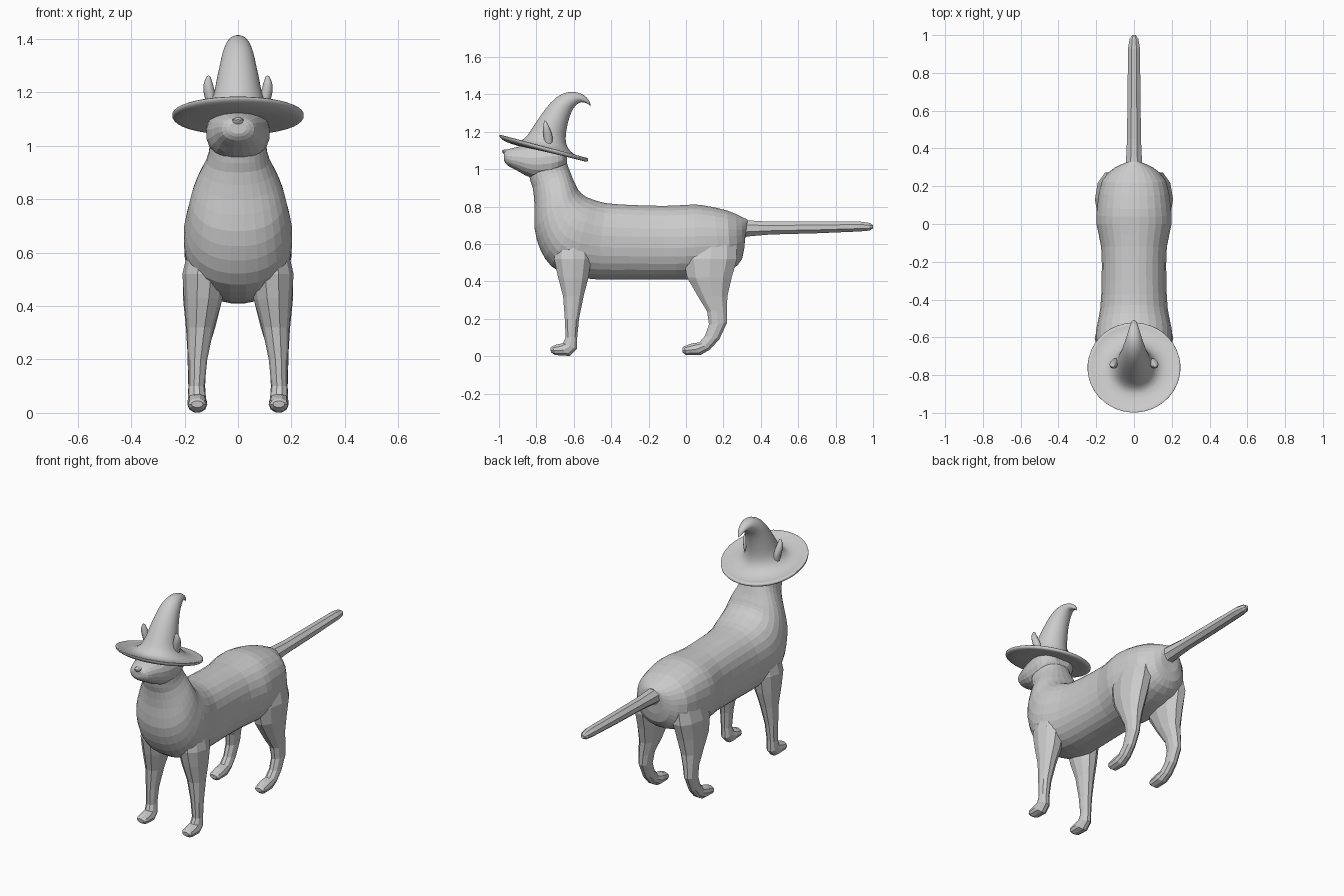
import bpy, bmesh, math
from mathutils import Vector

grey = bpy.data.materials.new("grey")
grey.diffuse_color = (0.6, 0.6, 0.6, 1)


def catmull(rows, steps):
    """Resample rows of numbers along a Catmull-Rom spline."""
    out = []
    for i in range(len(rows) - 1):
        p = [rows[max(i - 1, 0)], rows[i], rows[i + 1], rows[min(i + 2, len(rows) - 1)]]
        for s in range(steps):
            t = s / steps
            out.append([0.5 * (2 * b + (c - a) * t + (2 * a - 5 * b + 4 * c - d) * t * t
                               + (3 * b - a - 3 * c + d) * t ** 3) for a, b, c, d in zip(*p)])
    return out + [list(rows[-1])]


def loft(name, rows, sides=24, steps=1, power=1.0, mirror=1, smooth=False):
    """Skin rings; each is (y, z) of one end, (y, z) of the other, min x, max x."""
    bm = bmesh.new()
    rings = []
    for ya, za, yb, zb, x1, x2 in catmull(rows, steps):
        mid = Vector(((x1 + x2) / 2, (ya + yb) / 2, (za + zb) / 2))
        half = Vector((0, (ya - yb) / 2, (za - zb) / 2))
        ring = []
        for k in range(sides):
            a = math.tau * (k + 0.5) / sides
            c, s = math.cos(a), math.sin(a)
            c = math.copysign(abs(c) ** power, c)
            s = math.copysign(abs(s) ** power, s)
            p = mid + half * c + Vector(((x2 - x1) / 2 * s, 0, 0))
            p.x *= mirror
            ring.append(bm.verts.new(p))
        rings.append(ring)
    for r, q in zip(rings, rings[1:]):
        for k in range(sides):
            n = (k + 1) % sides
            bm.faces.new((r[k], r[n], q[n], q[k]))
    bm.faces.new(rings[0])
    bm.faces.new(rings[-1])
    bmesh.ops.recalc_face_normals(bm, faces=bm.faces)
    me = bpy.data.meshes.new(name)
    bm.to_mesh(me)
    bm.free()
    me.materials.append(grey)
    ob = bpy.data.objects.new(name, me)
    bpy.context.collection.objects.link(ob)
    if smooth:
        bpy.ops.object.select_all(action='DESELECT')
        bpy.context.view_layer.objects.active = ob
        ob.select_set(True)
        bpy.ops.object.shade_smooth_by_angle(angle=math.radians(50))
    return ob


def sym(rows):
    """Centred rings given by a half width."""
    return [(*r[:4], -r[4], r[4]) for r in rows]


# torso and neck, rump to nape
body = loft("body", sym([
    (.33, .73, .315, .62, .04), (.30, .745, .30, .52, .10), (.22, .78, .24, .46, .17),
    (.08, .81, .12, .42, .195), (0, .81, 0, .41, .2), (-.12, .805, -.12, .41, .175),
    (-.3, .81, -.3, .41, .172), (-.43, .82, -.48, .41, .18), (-.50, .84, -.62, .43, .2),
    (-.545, .86, -.72, .48, .203), (-.575, .89, -.78, .57, .19), (-.59, .92, -.81, .68, .175),
    (-.605, .95, -.81, .8, .15), (-.62, .99, -.82, .9, .118), (-.635, 1.03, -.84, .97, .106),
    (-.64, 1.09, -.82, 1.08, .105)]), sides=28, steps=2, power=.88)

# head, muzzle to back of skull
head = loft("head", sym([
    (-.972, 1.09, -.972, 1.045, .03), (-.955, 1.105, -.955, 1.02, .06),
    (-.90, 1.12, -.90, .99, .085), (-.82, 1.135, -.82, .95, .112),
    (-.72, 1.15, -.72, .95, .12), (-.66, 1.12, -.66, 1.0, .10),
    (-.635, 1.09, -.635, 1.03, .05)]), sides=20, steps=2, power=.9)

# legs, shoulder or hip down to toes
front_rows = [
    (-.70, .62, -.50, .62, .05, .185), (-.71, .52, -.50, .52, .045, .208),
    (-.69, .43, -.52, .41, .06, .202), (-.66, .32, -.545, .32, .09, .192),
    (-.65, .2, -.57, .2, .115, .187), (-.645, .1, -.58, .1, .125, .185),
    (-.66, .07, -.58, .04, .12, .187), (-.69, .065, -.62, .0, .115, .19),
    (-.715, .055, -.70, .005, .118, .188), (-.725, .045, -.722, .02, .13, .175)]
hind_rows = [
    (.02, .66, .27, .66, .04, .17), (-.02, .52, .28, .52, .05, .207),
    (0, .42, .25, .42, .06, .205), (.06, .32, .225, .32, .085, .195),
    (.11, .24, .222, .24, .11, .19), (.12, .17, .222, .18, .12, .188),
    (.10, .11, .18, .09, .123, .186), (.07, .075, .13, .035, .12, .187),
    (.03, .07, .08, .005, .115, .19), (-.01, .055, 0, .005, .12, .188),
    (-.02, .045, -.018, .02, .13, .175)]
parts = [head]
for side, m in (("right", 1), ("left", -1)):
    parts.append(loft("front_leg_" + side, front_rows, sides=10, mirror=m))
    parts.append(loft("hind_leg_" + side, hind_rows, sides=10, mirror=m))

# tail
parts.append(loft("tail", sym([
    (.27, .75, .27, .62, .06), (.33, .73, .33, .637, .046), (.45, .722, .45, .648, .04),
    (.7, .722, .7, .655, .037), (.93, .722, .93, .665, .034), (.98, .715, .98, .67, .025),
    (1.0, .702, 1.0, .682, .01)]), sides=8))

# weld head, legs and tail into the body
for p in parts:
    mod = body.modifiers.new(p.name, 'BOOLEAN')
    mod.operation = 'UNION'
    mod.solver = 'EXACT'
    mod.object = p
bpy.context.view_layer.update()
welded = bpy.data.meshes.new_from_object(body.evaluated_get(bpy.context.evaluated_depsgraph_get()))
body.modifiers.clear()
body.data = welded
for p in parts:
    bpy.data.objects.remove(p)

# nose
loft("nose", sym([
    (-.985, 1.098, -.982, 1.09, .008), (-.975, 1.106, -.975, 1.08, .02),
    (-.945, 1.108, -.945, 1.08, .025)]), sides=8)

# pointed hat: underside, brim edge, then up the curled cone
brim = [(-.90, 1.125, -.60, 1.06, .155), (-.96, 1.145, -.555, 1.045, .21),
        (-.99, 1.165, -.53, 1.04, .24), (-.998, 1.178, -.522, 1.05, .246),
        (-.992, 1.184, -.528, 1.06, .24), (-.96, 1.168, -.555, 1.063, .21)]
cone = [(-.90, 1.15, -.60, 1.082, .155), (-.86, 1.168, -.632, 1.115, .115),
        (-.825, 1.215, -.643, 1.16, .092), (-.785, 1.275, -.638, 1.215, .08),
        (-.745, 1.33, -.622, 1.28, .067), (-.70, 1.378, -.602, 1.325, .056),
        (-.65, 1.407, -.578, 1.35, .044), (-.60, 1.414, -.557, 1.358, .033),
        (-.55, 1.398, -.533, 1.353, .022), (-.52, 1.37, -.515, 1.342, .012),
        (-.51, 1.345, -.508, 1.336, .003)]
loft("hat", sym(brim + cone), sides=40, steps=2, smooth=True)

# ears poking through the hat
for side, m in (("right", 1), ("left", -1)):
    loft("ear_" + side, [
        (-.755, 1.13, -.715, 1.13, .07, .115), (-.762, 1.17, -.712, 1.17, .08, .122),
        (-.765, 1.21, -.722, 1.205, .088, .13), (-.763, 1.24, -.735, 1.235, .096, .127),
        (-.757, 1.262, -.748, 1.258, .104, .116)], sides=10, steps=2, mirror=m, smooth=True)
